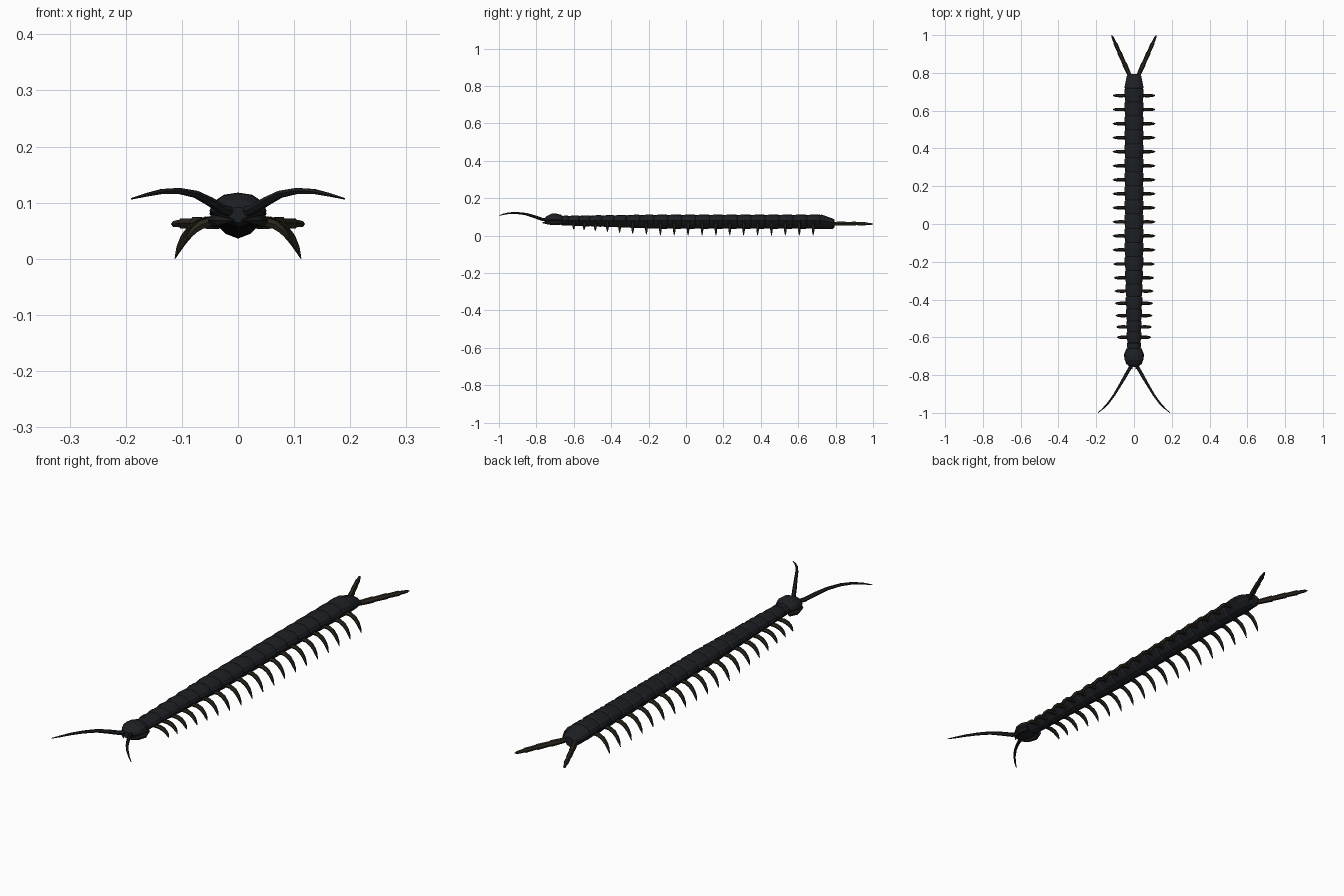
import bpy, bmesh, math
from mathutils import Vector


def material(name, rgb):
    m = bpy.data.materials.new(name)
    m.diffuse_color = (*rgb, 1)
    return m


SHELL = material("black_shell", (0.012, 0.014, 0.017))
BELLY = material("dark_belly", (0.012, 0.012, 0.012))
LIMB = material("dark_brown", (0.024, 0.019, 0.012))


def loft(name, rings, mat):
    """Skin a list of equal-sized point rings and cap both ends."""
    bm = bmesh.new()
    loops = [[bm.verts.new(p) for p in r] for r in rings]
    n = len(loops[0])
    for a, b in zip(loops, loops[1:]):
        for i in range(n):
            j = (i + 1) % n
            bm.faces.new((a[i], a[j], b[j], b[i]))
    bm.faces.new(loops[0][::-1])
    bm.faces.new(loops[-1])
    bmesh.ops.recalc_face_normals(bm, faces=bm.faces)
    me = bpy.data.meshes.new(name)
    bm.to_mesh(me)
    bm.free()
    ob = bpy.data.objects.new(name, me)
    ob.data.materials.append(mat)
    bpy.context.collection.objects.link(ob)
    return ob


def tube(name, pts, radii, mat, sides=6, flat=1.0):
    """Tapered tube along a path; flat squashes its height."""
    pts = [Vector(p) for p in pts]
    rings = []
    for i, p in enumerate(pts):
        d = (pts[min(i + 1, len(pts) - 1)] - pts[max(i - 1, 0)]).normalized()
        u = d.cross(Vector((0, 0, 1))).normalized()
        v = u.cross(d)
        rings.append([p + radii[i] * (u * math.cos(a) + v * flat * math.sin(a))
                      for a in (2 * math.pi * k / sides for k in range(sides))])
    return loft(name, rings, mat)


def pair(name, pts, radii, mat, **kw):
    for side, s in (("left", 1), ("right", -1)):
        tube(f"{name}_{side}", [(s * x, y, z) for x, y, z in pts], radii, mat, **kw)


def section(y, w, top, mid, low):
    """Domed cross-section with a keeled belly."""
    h, d = top - mid, mid - low
    half = [(0, top), (0.5 * w, mid + 0.88 * h), (0.86 * w, mid + 0.5 * h), (w, mid),
            (0.8 * w, mid - 0.35 * d), (0.45 * w, mid - 0.8 * d), (0, low)]
    return [(x, y, z) for x, z in half] + [(-x, y, z) for x, z in half[-2:0:-1]]


# Leg positions: even spacing along the trunk, closer together at the front
leg_y = [0.68 - 0.0743 * i for i in range(13)] + [-0.285, -0.355, -0.42, -0.485, -0.545, -0.6]
leg_y = sorted(set(round(y, 3) for y in leg_y))


def growth(y):
    return min(1, max(0, (y + 0.65) / 0.5))


# Trunk: one overlapping plate per leg pair
edges = [-0.665, -0.63] + [(a + b) / 2 for a, b in zip(leg_y, leg_y[1:])] + [0.717]
for k, (a, b) in enumerate(zip(edges, edges[1:])):
    rings = []
    for t, f in ((-0.06, 0.86), (0.12, 0.93), (0.6, 1.0), (0.95, 1.0), (1.06, 0.88)):
        y = a + (b - a) * t
        g = growth(y)
        rings.append(section(y, (0.037 + 0.014 * g) * f, 0.08 + (0.027 + 0.006 * g) * f,
                             0.08, 0.08 - (0.026 + 0.018 * g) * (0.5 + 0.5 * f)))
    loft(f"trunk_plate_{k:02d}", rings, SHELL)

# Tail plate
loft("tail_plate", [section(0.705, 0.046, 0.108, 0.08, 0.037),
                    section(0.725, 0.05, 0.112, 0.08, 0.036),
                    section(0.76, 0.043, 0.1, 0.075, 0.036),
                    section(0.785, 0.038, 0.091, 0.07, 0.036),
                    section(0.795, 0.022, 0.085, 0.068, 0.045)], SHELL)

# Head
loft("head", [section(-0.655, 0.028, 0.102, 0.083, 0.062),
              section(-0.67, 0.043, 0.112, 0.084, 0.058),
              section(-0.695, 0.051, 0.118, 0.085, 0.056),
              section(-0.72, 0.049, 0.117, 0.085, 0.057),
              section(-0.742, 0.036, 0.106, 0.083, 0.06),
              section(-0.757, 0.018, 0.092, 0.08, 0.064)], SHELL)

# Curved fangs under the head
pair("fang", [(0.03, -0.66, 0.068), (0.041, -0.695, 0.068), (0.033, -0.735, 0.068),
              (0.008, -0.768, 0.069)], [0.01, 0.013, 0.01, 0.002], BELLY)

# Antennae
pair("antenna", [(0.008, -0.738, 0.083), (0.026, -0.77, 0.087), (0.05, -0.812, 0.102),
                 (0.075, -0.855, 0.115), (0.105, -0.905, 0.121), (0.135, -0.946, 0.12),
                 (0.163, -0.976, 0.114), (0.19, -0.999, 0.107)],
     [0.009, 0.009, 0.0085, 0.007, 0.006, 0.005, 0.0035, 0.0015], SHELL)

# Walking legs
for k, y in enumerate(leg_y):
    g = growth(y)
    reach, drop = 0.088 + 0.024 * g, 0.065 - 0.036 * (1 - g)
    path = [(0.25, 0.0), (0.52, -0.03), (0.72, 0.14), (0.86, 0.42), (0.94, 0.7), (1.0, 1.0)]
    pair(f"leg_{k:02d}", [(reach * a, y, 0.0655 - drop * b) for a, b in path],
         [0.007, 0.009, 0.009, 0.0075, 0.0055, 0.0012], LIMB)

# Trailing legs: stepped joints
pair("trailing_leg", [(0.014, 0.765, 0.064), (0.027, 0.795, 0.064), (0.05, 0.847, 0.064),
                      (0.052, 0.851, 0.064), (0.076, 0.905, 0.064), (0.078, 0.909, 0.064),
                      (0.098, 0.955, 0.063), (0.1, 0.959, 0.063), (0.113, 0.988, 0.062),
                      (0.118, 0.9995, 0.062)],
     [0.009, 0.011, 0.013, 0.0105, 0.012, 0.0095, 0.0105, 0.008, 0.006, 0.0015], LIMB)
